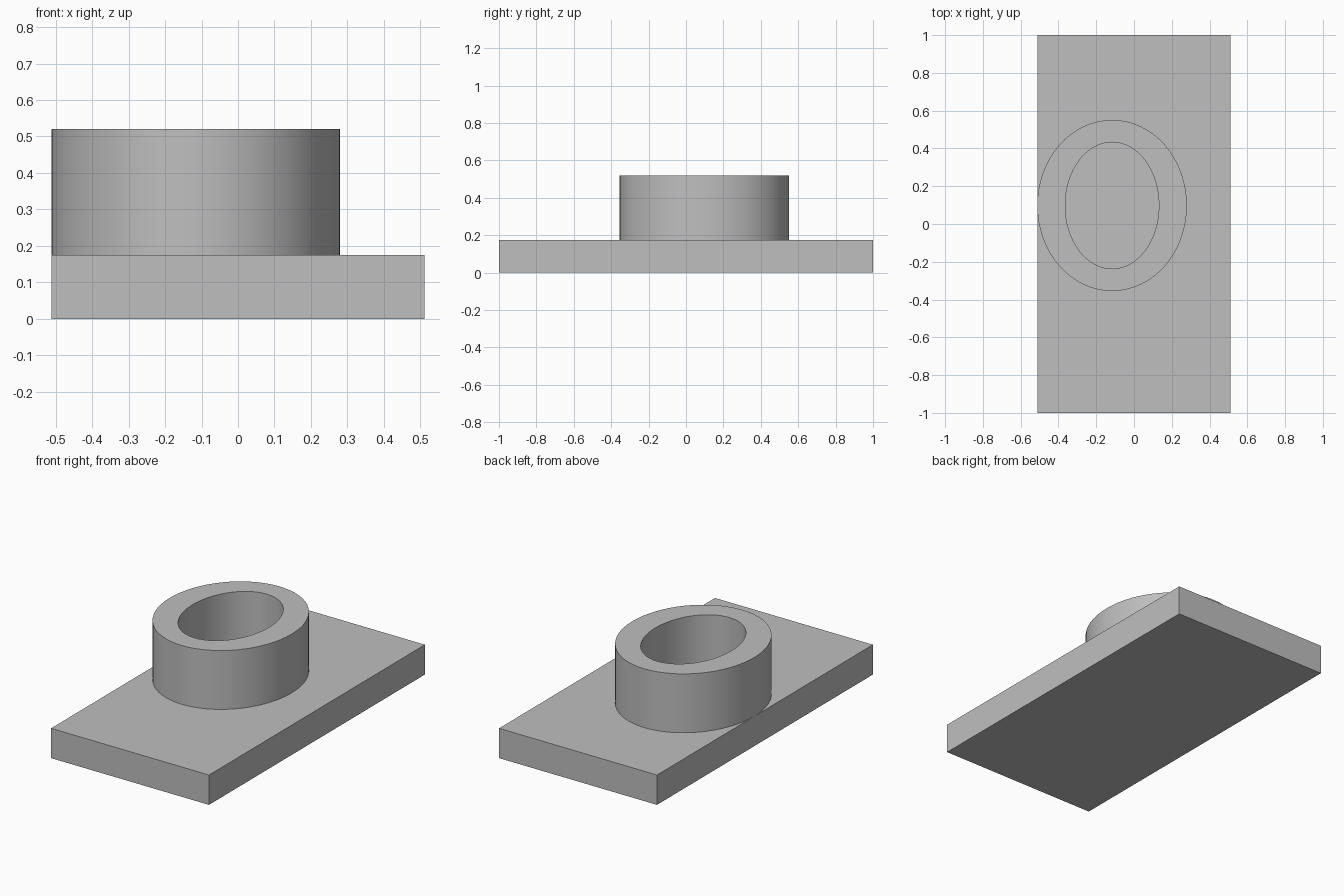
import bpy, bmesh
from math import cos, sin, tau

cube = bpy.data.objects.get("Cube")
if cube:
    bpy.data.objects.remove(cube, do_unlink=True)

GREY = (0.52, 0.52, 0.52, 1)
mat = bpy.data.materials.new("plain grey")
mat.use_nodes = True
mat.diffuse_color = GREY
mat.node_tree.nodes["Principled BSDF"].inputs["Base Color"].default_value = GREY

HALF_WIDTH, PLATE_TOP, COLLAR_TOP = 0.512, 0.175, 0.52
CENTRE = (-0.116, 0.098)
SEGMENTS = 64


def add_object(name, bm):
    bmesh.ops.recalc_face_normals(bm, faces=bm.faces)
    mesh = bpy.data.meshes.new(name)
    bm.to_mesh(mesh)
    bm.free()
    mesh.materials.append(mat)
    obj = bpy.data.objects.new(name, mesh)
    bpy.context.collection.objects.link(obj)
    return obj


def oval(bm, rx, ry, z):
    angles = [tau * i / SEGMENTS for i in range(SEGMENTS)]
    return [bm.verts.new((CENTRE[0] + rx * cos(a), CENTRE[1] + ry * sin(a), z))
            for a in angles]


# Flat rectangular base
bm = bmesh.new()
bmesh.ops.create_cube(bm, size=1)
bmesh.ops.scale(bm, vec=(2 * HALF_WIDTH, 2, PLATE_TOP), verts=bm.verts)
bmesh.ops.translate(bm, vec=(0, 0, PLATE_TOP / 2), verts=bm.verts)
add_object("base_plate", bm)

# Hollow oval collar: outer wall, flat rim, inner wall; the plate is its floor
bm = bmesh.new()
outer, inner = (0.396, 0.453), (0.248, 0.335)
loops = [oval(bm, *outer, PLATE_TOP), oval(bm, *outer, COLLAR_TOP),
         oval(bm, *inner, COLLAR_TOP), oval(bm, *inner, PLATE_TOP)]
for low, high in zip(loops, loops[1:]):
    for i in range(SEGMENTS):
        j = (i + 1) % SEGMENTS
        bm.faces.new((low[i], low[j], high[j], high[i]))
collar = add_object("oval_collar", bm)

# Smooth walls with a crisp rim
bpy.ops.object.select_all(action="DESELECT")
collar.select_set(True)
bpy.context.view_layer.objects.active = collar
bpy.ops.object.shade_smooth_by_angle()
